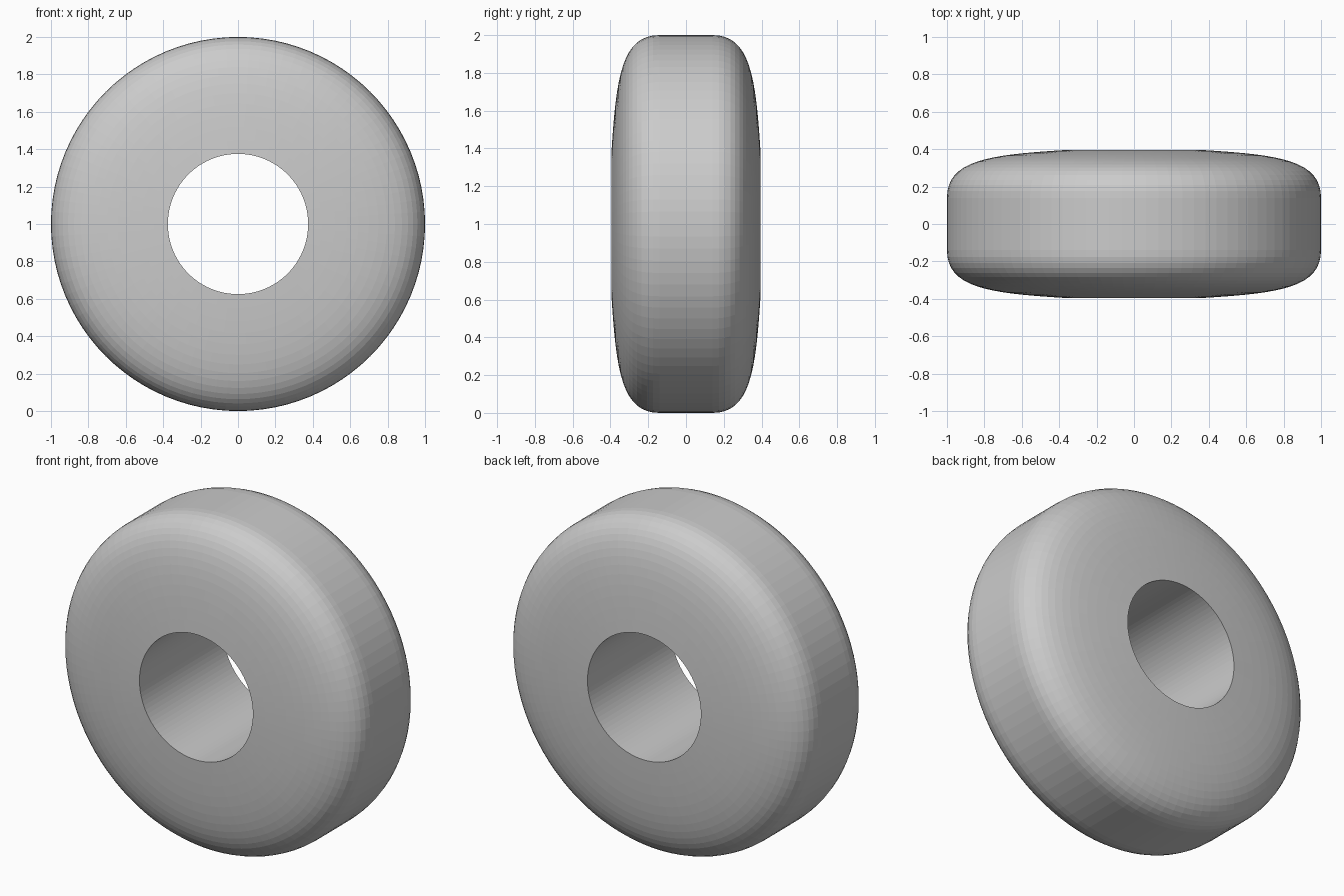
import bpy
import bmesh
from math import tau
from mathutils import Matrix, Vector
from mathutils.geometry import interpolate_bezier

default_cube = bpy.data.objects.get("Cube")
if default_cube:
    bpy.data.objects.remove(default_cube, do_unlink=True)

SEGMENTS = 96
HOLE_RADIUS = 0.375
HALF_WIDTH = 0.395

# Plain grey material
grey = bpy.data.materials.new("plain grey")
grey.use_nodes = True
colour = (0.6, 0.6, 0.6, 1)
grey.diffuse_color = colour
grey.node_tree.nodes["Principled BSDF"].inputs["Base Color"].default_value = colour

# Rounded shoulder: radius along x, half width along y
shoulder = interpolate_bezier(
    Vector((HOLE_RADIUS, HALF_WIDTH, 0)), Vector((0.78, 0.37, 0)),
    Vector((1, 0.34, 0)), Vector((1, 0.14, 0)), 17)

# Closed cross-section: one shoulder, its mirror image, then the bore
section = list(shoulder) + [Vector((p.x, -p.y, 0)) for p in reversed(shoulder)]

# Revolve the cross-section about the y axis
bm = bmesh.new()
verts = [bm.verts.new(p) for p in section]
edges = [bm.edges.new((a, b)) for a, b in zip(verts, verts[1:] + verts[:1])]
bmesh.ops.spin(bm, geom=verts + edges, cent=(0, 0, 0), axis=(0, 1, 0),
               angle=tau, steps=SEGMENTS, use_merge=True)
bmesh.ops.remove_doubles(bm, verts=bm.verts, dist=0.0001)
bmesh.ops.recalc_face_normals(bm, faces=bm.faces)
bmesh.ops.transform(bm, matrix=Matrix.Translation((0, 0, 1)), verts=bm.verts)

mesh = bpy.data.meshes.new("wheel_ring")
bm.to_mesh(mesh)
bm.free()
mesh.materials.append(grey)
ring = bpy.data.objects.new("wheel_ring", mesh)
bpy.context.collection.objects.link(ring)
